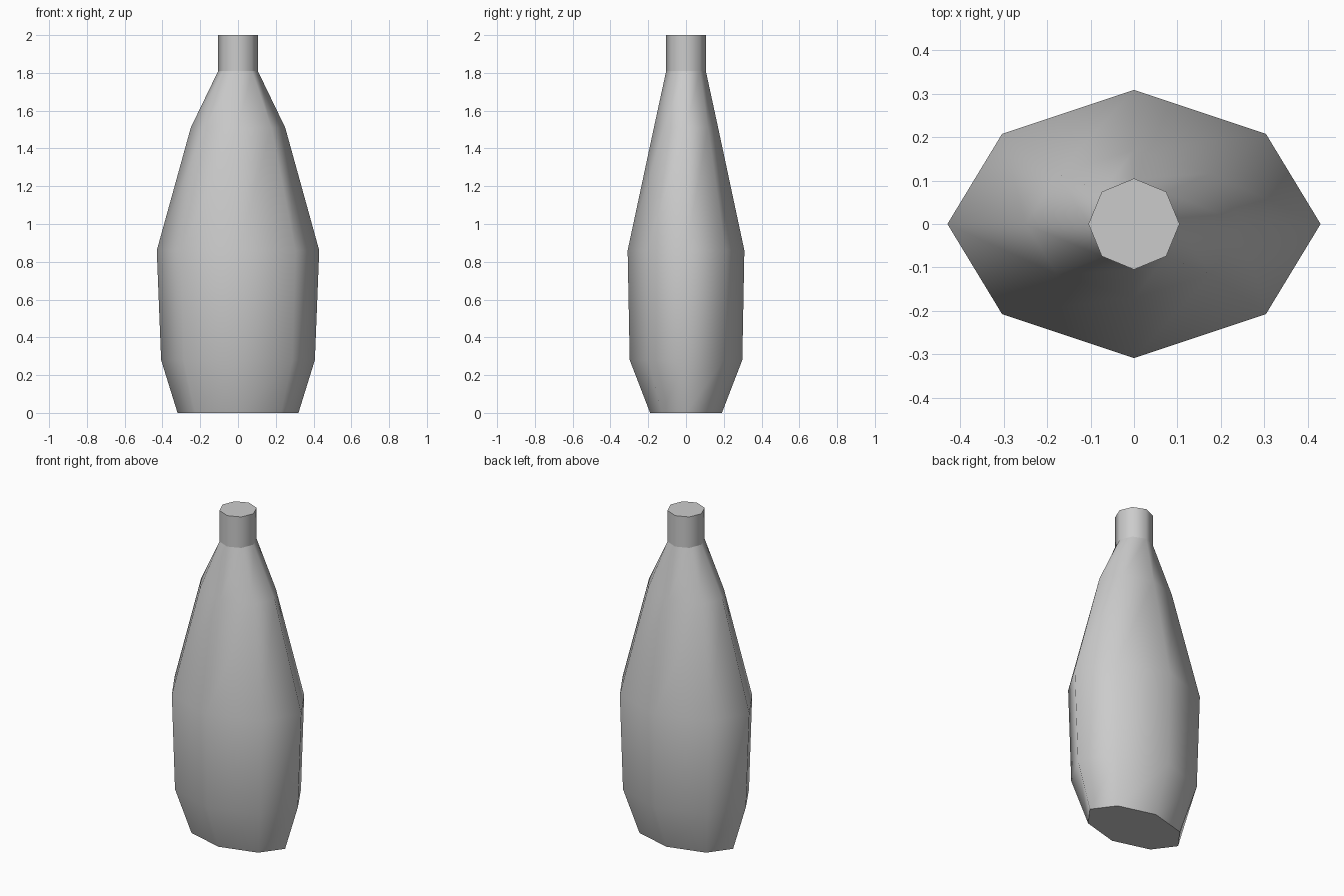
import bpy
import bmesh
from math import cos, sin, pi

cube = bpy.data.objects.get("Cube")
if cube:
    bpy.data.objects.remove(cube, do_unlink=True)

# Single grey material
grey = bpy.data.materials.new("plain grey")
grey.use_nodes = True
colour = (0.6, 0.6, 0.6, 1)
grey.diffuse_color = colour
grey.node_tree.nodes["Principled BSDF"].inputs["Base Color"].default_value = colour

SIDES = 8
# Oval rings from base to mouth: height, half width, half depth, diagonal depth factor
RINGS = [
    (0.0, 0.32, 0.19, 0.95),
    (0.28, 0.407, 0.298, 0.95),
    (0.86, 0.43, 0.309, 0.95),
    (1.51, 0.25, 0.17, 0.97),
    (1.81, 0.105, 0.105, 1.0),
    (2.0, 0.105, 0.105, 1.0),
]


def make_ring(bm, z, half_width, half_depth, diagonal):
    verts = []
    for i in range(SIDES):
        angle = 2 * pi * i / SIDES
        squeeze = diagonal if i % 2 else 1
        verts.append(bm.verts.new((half_width * cos(angle),
                                   half_depth * sin(angle) * squeeze, z)))
    return verts


# Bottle body, shoulder and neck as one lofted surface
bm = bmesh.new()
loops = [make_ring(bm, *ring) for ring in RINGS]
for low, high in zip(loops, loops[1:]):
    for i in range(SIDES):
        j = (i + 1) % SIDES
        bm.faces.new((low[i], low[j], high[j], high[i])).smooth = True

# Flat base and closed mouth
bm.faces.new(loops[0][::-1])
bm.faces.new(loops[-1])

# Crisp edges at the base, neck joint and mouth
for loop in (loops[0], loops[-2], loops[-1]):
    for i in range(SIDES):
        bm.edges.get((loop[i], loop[(i + 1) % SIDES])).smooth = False

mesh = bpy.data.meshes.new("bottle")
bm.to_mesh(mesh)
bm.free()
mesh.materials.append(grey)
bottle = bpy.data.objects.new("bottle", mesh)
bpy.context.collection.objects.link(bottle)
